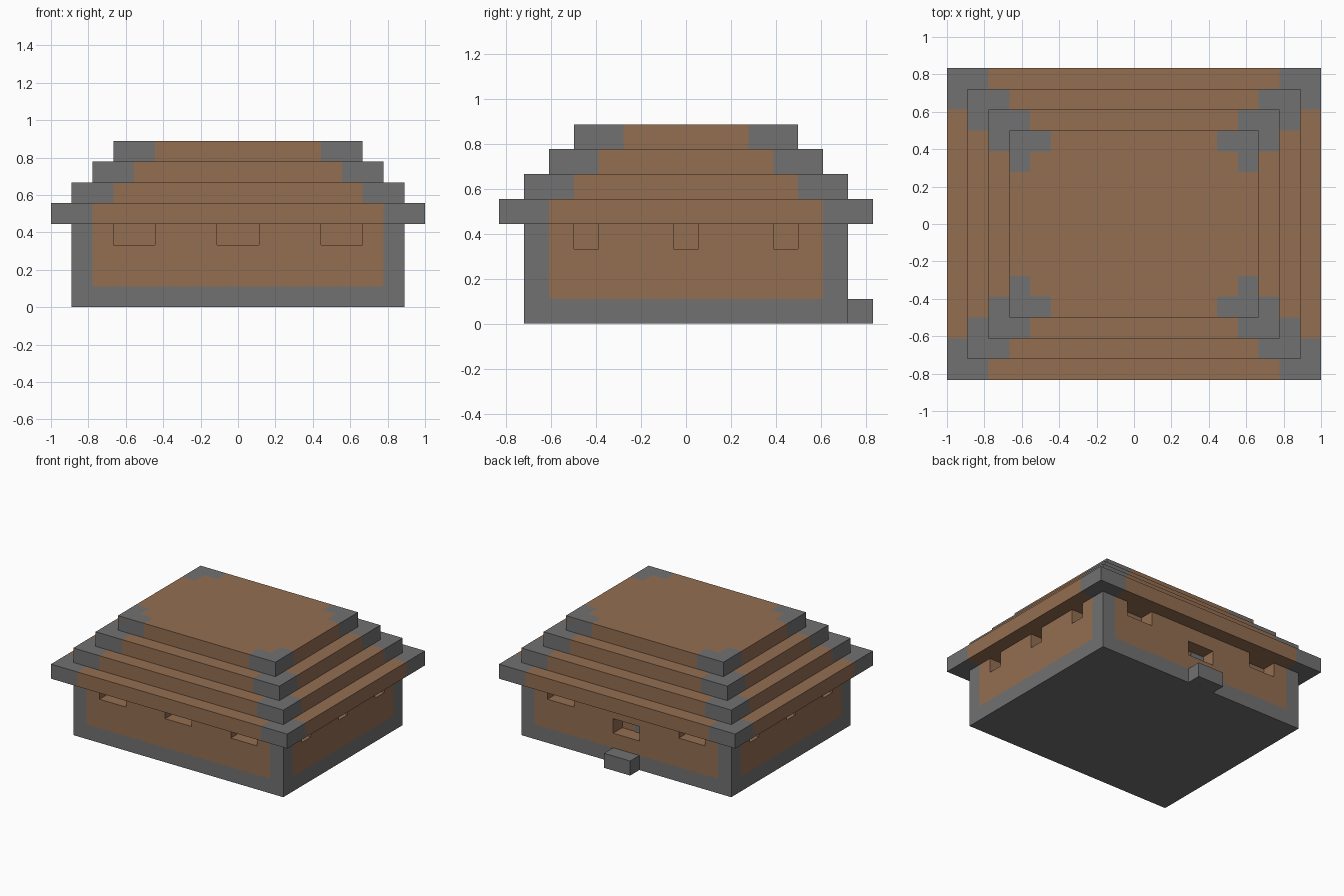
import bpy
import bmesh
from mathutils import Vector

U = 1 / 9  # edge length of one building block

if "Cube" in bpy.data.objects:
    bpy.data.objects.remove(bpy.data.objects["Cube"], do_unlink=True)


def make_material(name, colour):
    mat = bpy.data.materials.new(name)
    mat.use_nodes = True
    mat.diffuse_color = (*colour, 1)
    bsdf = next(n for n in mat.node_tree.nodes if n.type == 'BSDF_PRINCIPLED')
    bsdf.inputs["Base Color"].default_value = (*colour, 1)
    return mat


MATERIALS = [make_material("clay_brown", (0.292, 0.156, 0.083)),
             make_material("stone_grey", (0.165, 0.165, 0.165))]


def block(half, z0, z1, cuts=((), (), ())):
    """Box in block units, sliced at the given x, y and z positions."""
    bm = bmesh.new()
    bmesh.ops.create_cube(bm, size=1)
    for v in bm.verts:
        v.co = Vector((v.co.x * 2 * half[0], v.co.y * 2 * half[1],
                       z1 if v.co.z > 0 else z0))
    for axis, positions in enumerate(cuts):
        normal = Vector([i == axis for i in range(3)])
        for p in positions:
            bmesh.ops.bisect_plane(bm, geom=bm.verts[:] + bm.edges[:] + bm.faces[:],
                                   plane_co=normal * p, plane_no=normal)
    bm.normal_update()
    return bm


def finish(name, bm, is_grey, offset=(0, 0, 0)):
    """Colour the faces by rule, scale to size and add the object."""
    bmesh.ops.recalc_face_normals(bm, faces=bm.faces[:])
    for f in bm.faces:
        f.material_index = int(is_grey(f.calc_center_median()))
    for v in bm.verts:
        v.co = (v.co + Vector(offset)) * U
    mesh = bpy.data.meshes.new(name)
    bm.to_mesh(mesh)
    bm.free()
    for mat in MATERIALS:
        mesh.materials.append(mat)
    bpy.context.collection.objects.link(bpy.data.objects.new(name, mesh))


def both(*values):
    return [s * v for v in values for s in (-1, 1)]


# Walls with stone corners and footing, and recessed windows
HX, HY = 8, 6.5
walls = block((HX, HY), 0, 4, (both(1, 4, 6, 7), both(0.5, 3.5, 4.5, 5.5), (1, 2, 3)))


def is_window(f):
    c, n = f.calc_center_median(), f.normal
    if abs(n.z) > 0.5:
        return False
    top_row = c.z > 3
    if abs(n.x) > 0.5:
        return top_row and (abs(c.y) < 0.5 or 3.5 < abs(c.y) < 4.5)
    if abs(c.x) < 1:
        # the middle opening sits one row lower at the back
        return top_row if n.y < 0 else 2 < c.z < 3
    return top_row and 4 < abs(c.x) < 6


windows = [f for f in walls.faces if is_window(f)]
for f in bmesh.ops.extrude_discrete_faces(walls, faces=windows)["faces"]:
    f.normal_update()
    inward = -f.normal.copy()
    for v in f.verts:
        v.co += inward
finish("walls", walls,
       lambda c: c.z < 1 or (HX - abs(c.x) < 1 and HY - abs(c.y) < 1))

# Stepped roof, each tier with L-shaped stone corners
for i, name in enumerate(("eaves", "lower_roof", "middle_roof", "upper_roof")):
    hx, hy = 9 - i, 7.5 - i
    tier = block((hx, hy), 4 + i, 5 + i, (both(hx - 1, hx - 2), both(hy - 1, hy - 2), ()))

    def corner(c, hx=hx, hy=hy):
        a, b = hx - abs(c.x), hy - abs(c.y)
        return min(a, b) < 1 and max(a, b) < 2

    finish(name, tier, corner)

# Stone step below the back opening, and a stone panel inside it
finish("back_step", block((1, 0.5), 0, 1), lambda c: True, (0, 7, 0))
finish("back_opening_panel", block((0.5, 0.03), 2, 3), lambda c: True, (-0.5, 5.53, 0))
